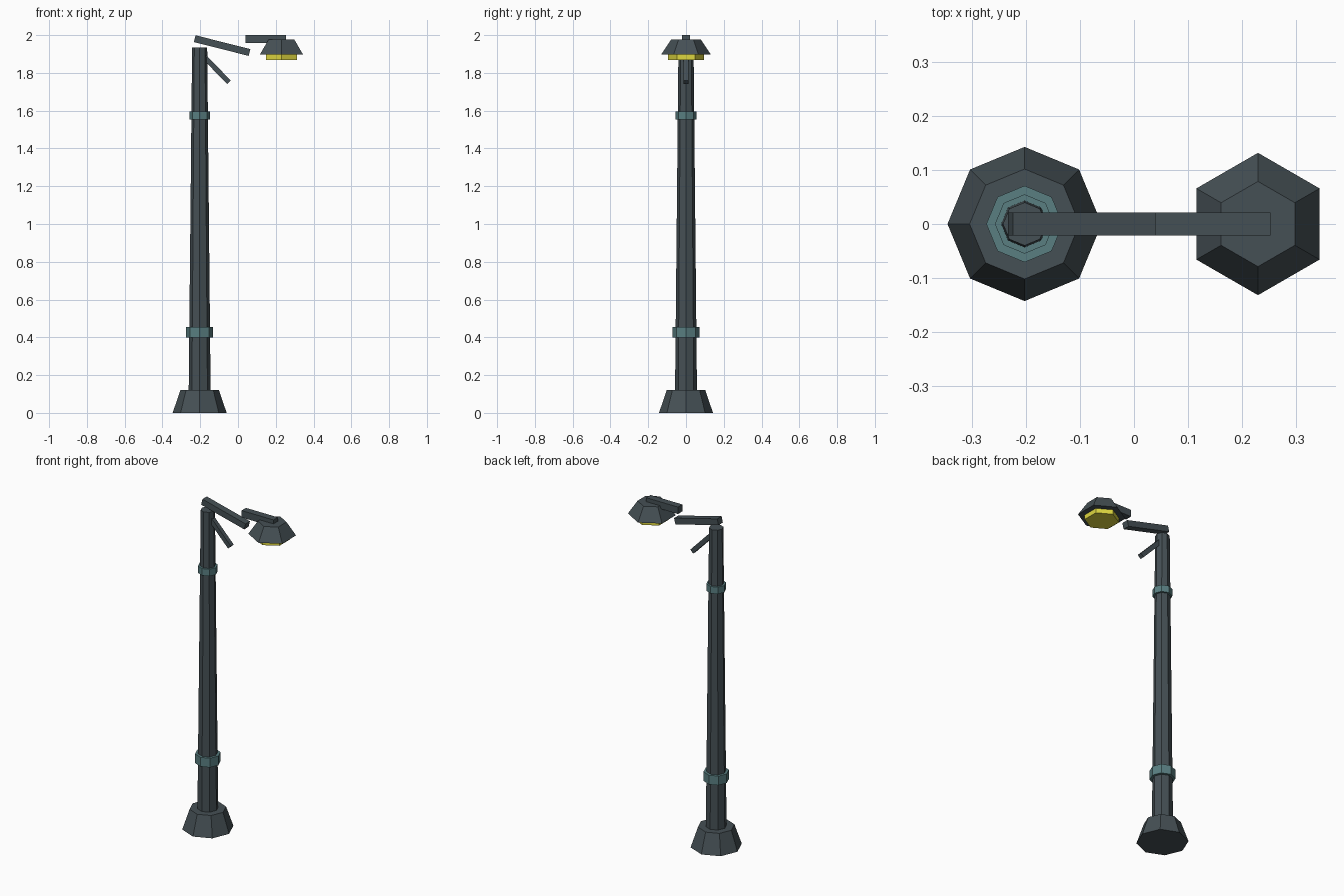
import bpy
import math

if "Cube" in bpy.data.objects:
    bpy.data.objects.remove(bpy.data.objects["Cube"])

POLE_X = -0.203
LAMP_X = 0.23


def material(name, colour):
    mat = bpy.data.materials.new(name)
    mat.use_nodes = True
    rgba = (*colour, 1.0)
    mat.diffuse_color = rgba
    mat.node_tree.nodes["Principled BSDF"].inputs["Base Color"].default_value = rgba
    return mat


iron = material("dark iron", (0.06, 0.08, 0.09))
teal = material("teal band", (0.10, 0.21, 0.22))
glow = material("yellow light", (0.72, 0.67, 0.05))


def finish(name, mat):
    obj = bpy.context.object
    obj.name = name
    obj.data.materials.append(mat)
    return obj


def tapered(name, mat, sides, x, z0, z1, r0, r1):
    """Faceted upright frustum with a corner pointing along y."""
    bpy.ops.mesh.primitive_cone_add(
        vertices=sides, radius1=r0, radius2=r1, depth=z1 - z0,
        location=(x, 0, (z0 + z1) / 2))
    return finish(name, mat)


def beam(name, mat, start, end, width, thickness):
    """Square-section bar between two (x, z) points in the middle plane."""
    dx, dz = end[0] - start[0], end[1] - start[1]
    bpy.ops.mesh.primitive_cube_add(
        size=1, location=((start[0] + end[0]) / 2, 0, (start[1] + end[1]) / 2),
        rotation=(0, -math.atan2(dz, dx), 0))
    bpy.context.object.scale = (math.hypot(dx, dz), width, thickness)
    return finish(name, mat)


# Post: flared foot, tapering pole and two bands
tapered("base", iron, 8, POLE_X, 0, 0.12, 0.143, 0.102)
tapered("pole", iron, 8, POLE_X, 0.12, 1.934, 0.058, 0.04)
tapered("lower_band", teal, 8, POLE_X, 0.398, 0.454, 0.071, 0.071)
tapered("upper_band", teal, 8, POLE_X, 1.553, 1.595, 0.055, 0.055)

# Arm in two pieces, with a brace below
beam("sloping_arm", iron, (-0.229, 1.981), (0.061, 1.908), 0.042, 0.037)
beam("level_arm", iron, (0.039, 1.979), (0.253, 1.979), 0.042, 0.042)
beam("brace", iron, (-0.19, 1.897), (-0.048, 1.75), 0.027, 0.027)

# Lamp head: six-sided shade over a flat light
tapered("lamp_shade", iron, 6, LAMP_X, 1.897, 1.976, 0.132, 0.079)
tapered("lamp_light", glow, 6, LAMP_X, 1.869, 1.905, 0.095, 0.095)
